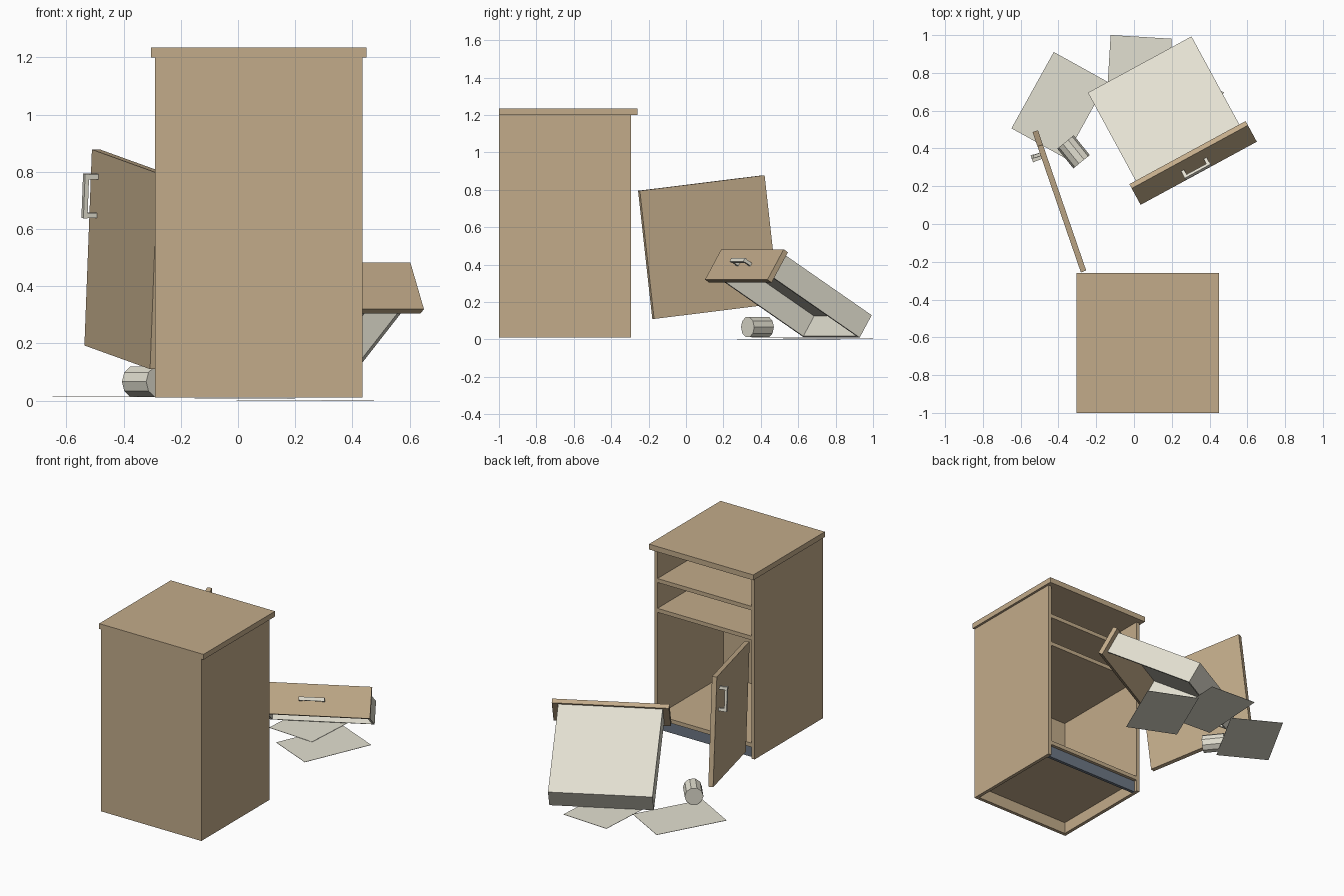
import bpy
from math import radians
from mathutils import Matrix, Vector

cube = bpy.data.objects.get("Cube")
if cube:
    bpy.data.objects.remove(cube, do_unlink=True)


def material(name, srgb):
    linear = [(c / 255) ** 2.2 for c in srgb] + [1]
    mat = bpy.data.materials.new(name)
    mat.use_nodes = True
    mat.diffuse_color = linear
    bsdf = next(n for n in mat.node_tree.nodes if n.type == 'BSDF_PRINCIPLED')
    bsdf.inputs["Base Color"].default_value = linear
    return mat


wood = material("tan wood", (193, 170, 137))
cream = material("cream", (226, 223, 208))
slate = material("slate grey", (108, 118, 131))


def finish(name, mat, frame):
    ob = bpy.context.object
    ob.name = name
    ob.data.materials.append(mat)
    ob.matrix_world = frame @ ob.matrix_world
    return ob


def box(name, mat, x, y, z, frame=Matrix()):
    """Box given by its (min, max) range on each axis of a frame."""
    bpy.ops.mesh.primitive_cube_add(size=1)
    spans = (x, y, z)
    place = Matrix.Translation([(a + b) / 2 for a, b in spans])
    size = Matrix.Diagonal([b - a for a, b in spans] + [1])
    bpy.context.object.data.transform(place @ size)
    return finish(name, mat, frame)


def pose(location, turn, tilt=0, axis='X'):
    return (Matrix.Translation(location) @ Matrix.Rotation(radians(turn), 4, 'Z')
            @ Matrix.Rotation(radians(tilt), 4, axis))


def handle(name, frame):
    """Bar along local x, standing out along local -y."""
    box(name + "_bar", cream, (-.078, .078), (-.05, -.035), (-.011, .011), frame)
    for side, x in (("left", .068), ("right", -.068)):
        box(f"{name}_{side}_post", cream, (x - .009, x + .009), (-.036, 0), (-.009, .009), frame)


# Cabinet carcass, open towards +y
left, right, back, front = .435, -.29, -1, -.295
t = .022
box("cabinet_top", wood, (right - .015, left + .015), (back, -.26), (1.2, 1.235))
box("left_side", wood, (left - t, left), (back, front), (.01, 1.2))
box("right_side", wood, (right, right + t), (back, front), (.01, 1.2))
box("back_panel", wood, (right + t, left - t), (back, back + t), (.01, 1.2))
for name, z in (("bottom_board", .085), ("lower_shelf", .785), ("upper_shelf", .98)):
    box(name, wood, (right + t, left - t), (back + t, front), (z, z + .026))
box("plinth", slate, (right + t, left - t), (front - .04, front - .02), (.01, .085))

# Loose door, leaning beside the opening
door = pose((-.395, .12, .494), 109, -6.7, 'Y')
box("door", wood, (-.355, .355), (-.015, .015), (-.345, .345), door)
handle("door_handle", door @ Matrix.Translation((.284, .015, .19))
       @ Matrix.Rotation(radians(180), 4, 'Z') @ Matrix.Rotation(radians(90), 4, 'Y'))

# Overturned drawer: its floor faces up and its rim rests on the ground
drawer = pose((.319, .312, .401), 28.5, -31.4)
w, end, low, high, wall = .312, .658, -.056, .084, .014
box("drawer_front", wood, (-.35, .35), (0, .03), (-.095, .095), drawer)
box("drawer_floor", cream, (-w, w), (.03, end), (high - wall, high), drawer)
for name, x in (("left", w - wall), ("right", -w)):
    box(f"drawer_{name}_wall", cream, (x, x + wall), (.03, end), (low, high - wall), drawer)
box("drawer_end_wall", cream, (wall - w, w - wall), (end - wall, end), (low, high - wall), drawer)
handle("drawer_handle", drawer)

# Can lying on its side
bpy.ops.mesh.primitive_cylinder_add(vertices=10, radius=.056, depth=.135)
finish("can", cream, pose((-.32, .382, .066), -51, 90, 'Y'))

# Scattered sheets of paper
for i, (x, y, turn) in enumerate(((-.395, .63, 61), (.024, .76, 86.5), (.235, .55, 66.6))):
    box(f"paper_sheet_{i + 1}", cream, (-.231, .231), (-.162, .162), (0, .002),
        pose((x, y, .012 - i * .006), turn))
